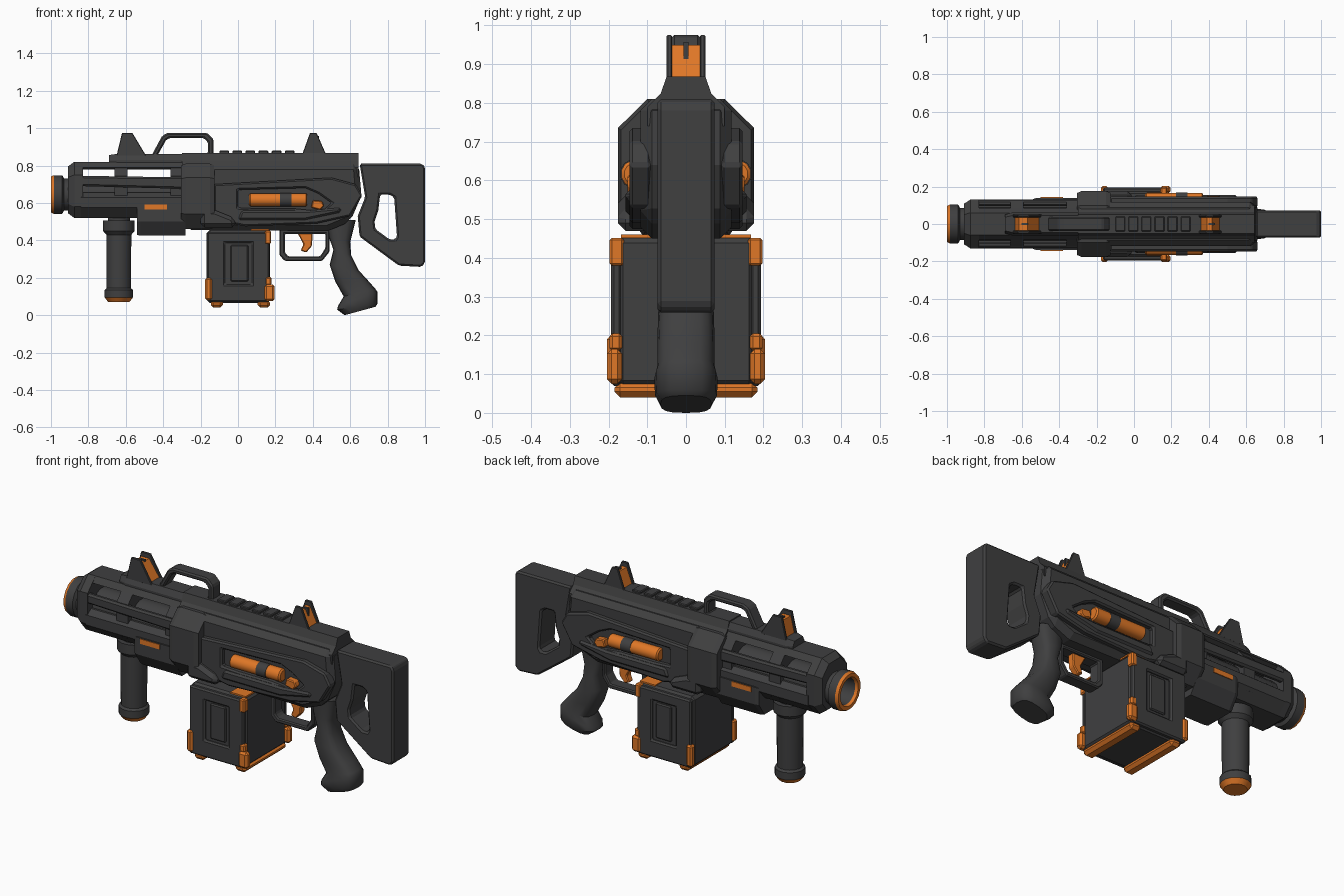
import bpy, bmesh, math


def material(name, rgb):
    m = bpy.data.materials.new(name)
    m.diffuse_color = (*rgb, 1)
    return m


DARK = material("dark_grey", (0.05, 0.05, 0.051))
ORANGE = material("orange", (0.74, 0.185, 0.02))


def finish(name, bm, mat, bevel=0.0, smooth=False):
    bmesh.ops.remove_doubles(bm, verts=bm.verts, dist=1e-5)
    bmesh.ops.recalc_face_normals(bm, faces=bm.faces)
    if bevel:
        sharp = [e for e in bm.edges if e.calc_face_angle(0) > 0.5]
        bmesh.ops.bevel(bm, geom=sharp, offset=bevel, segments=1, profile=0.5,
                        affect='EDGES', clamp_overlap=True)
    me = bpy.data.meshes.new(name)
    bm.to_mesh(me)
    bm.free()
    me.materials.append(mat)
    ob = bpy.data.objects.new(name, me)
    bpy.context.collection.objects.link(ob)
    if smooth:
        bpy.ops.object.select_all(action='DESELECT')
        ob.select_set(True)
        bpy.context.view_layer.objects.active = ob
        bpy.ops.object.shade_smooth_by_angle(angle=math.radians(35))
    return ob


def skin(bm, rings, caps=True):
    """Join equal closed rings of points with quads."""
    vs = [[bm.verts.new(p) for p in r] for r in rings]
    n = len(vs[0])
    for a, b in zip(vs, vs[1:]):
        for i in range(n):
            j = (i + 1) % n
            bm.faces.new((a[i], a[j], b[j], b[i]))
    if caps:
        bm.faces.new(vs[0])
        bm.faces.new(vs[-1])


def prism(name, outline, y0, y1, mat=DARK, bevel=0.0, mirror=False, hole=None):
    """Side outline (x, z) extruded in y; hole has as many points as outline."""
    bm = bmesh.new()
    for s in ((1, -1) if mirror else (1,)):
        lift = lambda pts, y: [(x, s * y, z) for x, z in pts]
        if hole:
            skin(bm, [lift(outline, y0), lift(outline, y1), lift(hole, y1),
                      lift(hole, y0), lift(outline, y0)], caps=False)
        else:
            skin(bm, [lift(outline, y0), lift(outline, y1)])
    return finish(name, bm, mat, bevel)


def box(name, x0, x1, y0, y1, z0, z1, mat=DARK, bevel=0.0, mirror=False):
    return prism(name, [(x0, z0), (x1, z0), (x1, z1), (x0, z1)], y0, y1, mat, bevel, mirror)


def loft(name, half, stations, mat=DARK, bevel=0.0):
    """Half section (y, z), mirrored, run along x with (x, scale) stations."""
    sec = half + [(-y, z) for y, z in reversed(half)]
    zc = (half[0][1] + half[-1][1]) / 2
    bm = bmesh.new()
    skin(bm, [[(x, y * k, zc + (z - zc) * k) for y, z in sec] for x, k in stations])
    return finish(name, bm, mat, bevel)


def lathe(name, pts, place, mat=DARK, n=16, caps=True):
    """Profile (t, r) turned round an axis; place maps (t, a, b) to a point."""
    bm = bmesh.new()
    ang = [2 * math.pi * (i + 0.5) / n for i in range(n)]
    skin(bm, [[place(t, r * math.cos(a), r * math.sin(a)) for a in ang] for t, r in pts], caps)
    return finish(name, bm, mat, smooth=True)


def along_x(y, z):
    return lambda t, a, b: (t, y + a, z + b)


# Muzzle and barrel
lathe("muzzle_ring", [(-0.985, 0.072), (-1, 0.078), (-1, 0.098), (-0.985, 0.105), (-0.985, 0.072)],
      along_x(0, 0.645), ORANGE, caps=False)
lathe("muzzle", [(-0.89, 0.07), (-0.985, 0.072), (-0.985, 0.105), (-0.94, 0.105), (-0.93, 0.088),
                 (-0.89, 0.088)], along_x(0, 0.645))
lathe("barrel", [(-0.9, 0.09), (-0.25, 0.09)], along_x(0, 0.645))

# Handguard: nose, lower shell, vent bars and top bar
loft("handguard_nose", [(0.06, 0.82), (0.13, 0.75), (0.13, 0.58), (0.08, 0.52)],
     [(-0.91, 0.83), (-0.875, 1), (-0.83, 1)])
loft("handguard_lower", [(0.10, 0.655), (0.132, 0.63), (0.132, 0.575), (0.08, 0.52)],
     [(-0.84, 1), (-0.28, 1)])
prism("handguard_side_bar", [(-0.84, 0.69), (-0.28, 0.675), (-0.28, 0.74), (-0.5, 0.74), (-0.84, 0.745)],
      0.095, 0.128, bevel=0.01, mirror=True)
loft("handguard_top_bar", [(0.06, 0.82), (0.085, 0.79), (0.06, 0.778)], [(-0.84, 1), (-0.28, 1)])
for i, x in enumerate((-0.66, -0.36)):
    loft(f"handguard_rib_{i}", [(0.06, 0.81), (0.118, 0.745), (0.118, 0.56), (0.07, 0.54)],
         [(x, 1), (x + 0.07, 1)])

# Block under the barrel with its small orange plate
loft("underbarrel_block", [(0.14, 0.595), (0.14, 0.50), (0.09, 0.425)], [(-0.54, 0.95), (-0.52, 1), (-0.28, 1)])
box("underbarrel_plate", -0.50, -0.38, 0.138, 0.144, 0.565, 0.592, ORANGE, mirror=True)

# Foregrip
down = lambda t, a, b: (-0.637 + a, b, t)
lathe("foregrip", [(0.54, 0.06), (0.505, 0.06), (0.505, 0.086), (0.45, 0.086), (0.43, 0.068), (0.145, 0.066),
                   (0.135, 0.077), (0.095, 0.077)], down)
lathe("foregrip_cap", [(0.095, 0.077), (0.07, 0.058)], down, ORANGE)

# Collar
loft("collar", [(0.10, 0.81), (0.176, 0.735), (0.176, 0.54), (0.11, 0.46)],
     [(-0.305, 0.94), (-0.28, 1), (-0.15, 1), (-0.125, 0.95)])
prism("collar_flange", [(-0.2, 0.47), (-0.01, 0.47), (-0.02, 0.52), (-0.12, 0.56), (-0.2, 0.56)],
      0.08, 0.176, bevel=0.02, mirror=True)

# Receiver core and side shells with a window
prism("receiver", [(-0.28, 0.455), (0.48, 0.45), (0.6, 0.5), (0.66, 0.64), (0.645, 0.81), (-0.28, 0.81)],
      -0.118, 0.118, bevel=0.03)
prism("receiver_shell",
      [(-0.13, 0.51), (0.04, 0.475), (0.42, 0.49), (0.6, 0.53), (0.665, 0.64), (0.63, 0.7), (0.5, 0.735), (-0.13, 0.7)],
      0.09, 0.146, bevel=0.012, mirror=True,
      hole=[(0.0, 0.575), (0.1, 0.57), (0.3, 0.57), (0.45, 0.555), (0.5, 0.60), (0.43, 0.65), (0.36, 0.68), (0.0, 0.67)])
prism("receiver_ledge", [(0.0, 0.51), (0.36, 0.51), (0.55, 0.55), (0.55, 0.575), (0.38, 0.56), (0.02, 0.56)],
      0.12, 0.156, bevel=0.01, mirror=True)
for side, s in (("left", 1), ("right", -1)):
    lathe(f"side_cylinder_{side}", [(0.06, 0.028), (0.067, 0.036), (0.363, 0.036), (0.37, 0.028)],
          along_x(s * 0.132, 0.617), ORANGE, 12)
    lathe(f"cylinder_band_{side}", [(0.225, 0.0385), (0.285, 0.0385)], along_x(s * 0.132, 0.617), DARK, 12)
prism("side_button", [(0.39, 0.575), (0.44, 0.563), (0.46, 0.585), (0.45, 0.61), (0.40, 0.615)],
      0.11, 0.151, ORANGE, 0.005, mirror=True)

# Top deck and rail teeth
loft("top_deck_front", [(0.045, 0.862), (0.062, 0.83), (0.062, 0.805)], [(-0.69, 0.8), (-0.65, 1), (-0.28, 1)])
loft("top_deck", [(0.05, 0.868), (0.065, 0.825), (0.1, 0.79), (0.1, 0.74)], [(-0.3, 1), (0.645, 1)])
for i in range(6):
    x = -0.1 + i * 0.07
    box(f"rail_tooth_{i}", x, x + 0.052, -0.04, 0.04, 0.86, 0.88, bevel=0.004)

# Carry handle
prism("carry_handle",
      [(-0.475, 0.83), (-0.405, 0.96), (-0.375, 0.975), (-0.165, 0.975), (-0.13, 0.94), (-0.13, 0.83)],
      -0.038, 0.038, bevel=0.008,
      hole=[(-0.43, 0.855), (-0.385, 0.935), (-0.365, 0.948), (-0.185, 0.948), (-0.16, 0.925), (-0.16, 0.865)])

# Sights: dark cheeks, orange wedge, dark pin
for label, xs, px in (("front", (-0.65, -0.62, -0.565, -0.49), -0.59), ("rear", (0.34, 0.385, 0.42, 0.475), 0.41)):
    a, b, c, d = xs
    prism(f"{label}_sight_cheeks", [(a, 0.85), (b, 0.975), (c, 0.975), (d, 0.85)], 0.036, 0.05,
          bevel=0.003, mirror=True)
    prism(f"{label}_sight_insert", [(a + 0.01, 0.85), (b + 0.004, 0.95), (c - 0.004, 0.95), (d - 0.01, 0.85)],
          -0.036, 0.036, ORANGE)
    box(f"{label}_sight_pin", px - 0.012, px + 0.024, -0.006, 0.006, 0.91, 0.957)

# Stock
prism("stock",
      [(0.65, 0.81), (0.985, 0.81), (1, 0.79), (1, 0.28), (0.98, 0.258), (0.86, 0.265), (0.65, 0.42), (0.64, 0.53),
       (0.68, 0.63)], -0.073, 0.073, bevel=0.024,
      hole=[(0.76, 0.645), (0.81, 0.645), (0.835, 0.63), (0.85, 0.42), (0.84, 0.405), (0.81, 0.405), (0.735, 0.46),
            (0.73, 0.50), (0.75, 0.56)])

# Pistol grip: rounded rings given by front point, back point and half width
grip = [((0.47, 0.50), (0.63, 0.51), 0.066), ((0.485, 0.42), (0.6, 0.39), 0.062),
        ((0.51, 0.35), (0.605, 0.32), 0.066), ((0.49, 0.27), (0.645, 0.24), 0.072),
        ((0.52, 0.18), (0.70, 0.18), 0.074), ((0.565, 0.10), (0.735, 0.14), 0.074),
        ((0.535, 0.05), (0.745, 0.125), 0.082), ((0.53, 0.03), (0.745, 0.06), 0.08), ((0.57, 0.0), (0.735, 0.045), 0.066)]
bm = bmesh.new()
rings = []
for (fx, fz), (bx, bz), w in grip:
    ring = []
    for i in range(16):
        a = 2 * math.pi * i / 16
        c, s = (math.copysign(abs(v) ** 0.7, v) for v in (math.cos(a), math.sin(a)))
        ring.append(((fx + bx) / 2 + (bx - fx) / 2 * c, w * s, (fz + bz) / 2 + (bz - fz) / 2 * c))
    rings.append(ring)
skin(bm, rings)
finish("pistol_grip", bm, DARK, smooth=True)

# Trigger and guard
prism("trigger_guard", [(0.222, 0.46), (0.222, 0.32), (0.25, 0.29), (0.45, 0.29), (0.49, 0.34), (0.49, 0.46)],
      -0.035, 0.035, bevel=0.006,
      hole=[(0.25, 0.435), (0.25, 0.335), (0.268, 0.315), (0.44, 0.315), (0.468, 0.36), (0.468, 0.435)])
prism("trigger", [(0.315, 0.445), (0.40, 0.445), (0.395, 0.37), (0.365, 0.335), (0.335, 0.345), (0.35, 0.38)],
      -0.02, 0.02, ORANGE, 0.005)

# Magazine with recessed side panels
box("magazine", -0.168, 0.172, -0.18, 0.18, 0.065, 0.456, bevel=0.018)
prism("magazine_side", [(-0.165, 0.07), (0.168, 0.07), (0.168, 0.445), (-0.165, 0.445)], 0.165, 0.194,
      bevel=0.008, mirror=True, hole=[(-0.07, 0.165), (0.075, 0.165), (0.075, 0.385), (-0.07, 0.385)])
box("magazine_rib", -0.04, 0.055, 0.17, 0.189, 0.18, 0.375, bevel=0.006, mirror=True)

# Orange magazine corners, base straps and top plates
box("magazine_corner_front", -0.176, -0.14, 0.165, 0.204, 0.08, 0.20, ORANGE, 0.01, True)
box("magazine_corner_rear", 0.14, 0.196, 0.165, 0.204, 0.075, 0.165, ORANGE, 0.012, True)
box("magazine_corner_rear_upper", 0.145, 0.18, 0.165, 0.198, 0.16, 0.205, ORANGE, 0.008, True)
box("magazine_corner_top", 0.143, 0.176, 0.16, 0.197, 0.38, 0.452, ORANGE, 0.006, True)
box("magazine_top_plate", 0.07, 0.165, 0.09, 0.168, 0.452, 0.46, ORANGE, 0, True)
for label, x0, x1 in (("front", -0.145, -0.08), ("rear", 0.105, 0.172)):
    prism(f"magazine_strap_{label}", [(x0, 0.04), (x1, 0.04), (x1, 0.08), (x0, 0.08)], -0.185, 0.185, ORANGE, 0.015)
